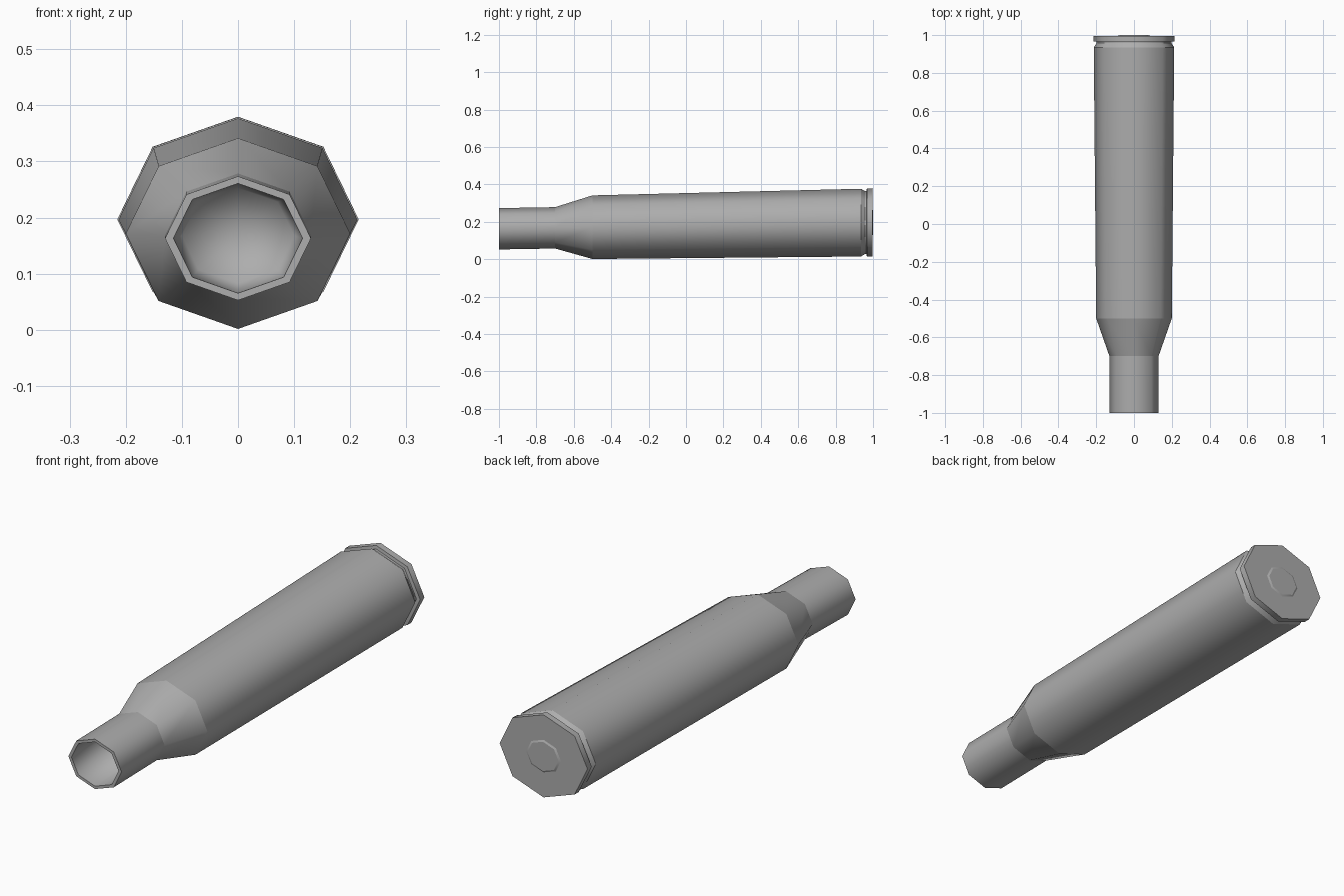
import bpy, bmesh, math

cube = bpy.data.objects.get("Cube")
if cube:
    bpy.data.objects.remove(cube)

SIDES = 8
FLATTEN = 0.85     # section height relative to width

# One plain grey metal
metal = bpy.data.materials.new("grey metal")
metal.use_nodes = True
grey = (0.42, 0.42, 0.42, 1)
metal.diffuse_color = grey
metal.node_tree.nodes["Principled BSDF"].inputs["Base Color"].default_value = grey


def axis_height(y):
    """Height of the gently rising centre line."""
    return 0.18 + 0.017 * y


def turned_part(name, profile, soft=(), cap_start=False):
    """Eight-sided turning along y; profile is (y, radius), the last ring is capped.
    Rings are creased unless their index is in soft; long edges stay smooth."""
    bm = bmesh.new()
    rings = []
    for y, r in profile:
        ring = []
        for i in range(SIDES):
            a = math.tau * i / SIDES
            ring.append(bm.verts.new((r * math.cos(a), y,
                                      axis_height(y) + FLATTEN * r * math.sin(a))))
        rings.append(ring)
    for a, b in zip(rings, rings[1:]):
        for i in range(SIDES):
            j = (i + 1) % SIDES
            bm.faces.new((a[i], a[j], b[j], b[i]))

    def cap(index):
        y = profile[index][0]
        centre = bm.verts.new((0, y, axis_height(y)))
        ring = rings[index]
        for i in range(SIDES):
            bm.faces.new((ring[i], ring[(i + 1) % SIDES], centre))

    cap(-1)
    if cap_start:
        cap(0)
    bmesh.ops.recalc_face_normals(bm, faces=bm.faces)
    for face in bm.faces:
        face.smooth = True
    for k, ring in enumerate(rings):
        if k not in soft:
            for i in range(SIDES):
                edge = bm.edges.get((ring[i], ring[(i + 1) % SIDES]))
                edge.smooth = False
    mesh = bpy.data.meshes.new(name)
    bm.to_mesh(mesh)
    bm.free()
    mesh.materials.append(metal)
    obj = bpy.data.objects.new(name, mesh)
    bpy.context.collection.objects.link(obj)
    return obj


# Casing: hollow neck floor, bore, lip, neck, shoulder, body, groove, rim, base
casing = [(-0.72, 0.10), (-1.0, 0.115), (-1.0, 0.13), (-0.7, 0.13), (-0.5, 0.20),
          (0.935, 0.213), (0.957, 0.198), (0.965, 0.198), (0.967, 0.215), (0.996, 0.215)]
turned_part("casing", casing, soft=(0,), cap_start=True)

# Primer: small chamfered disc in the base
turned_part("primer", [(0.98, 0.085), (0.996, 0.085), (1.0, 0.076)], cap_start=True)
